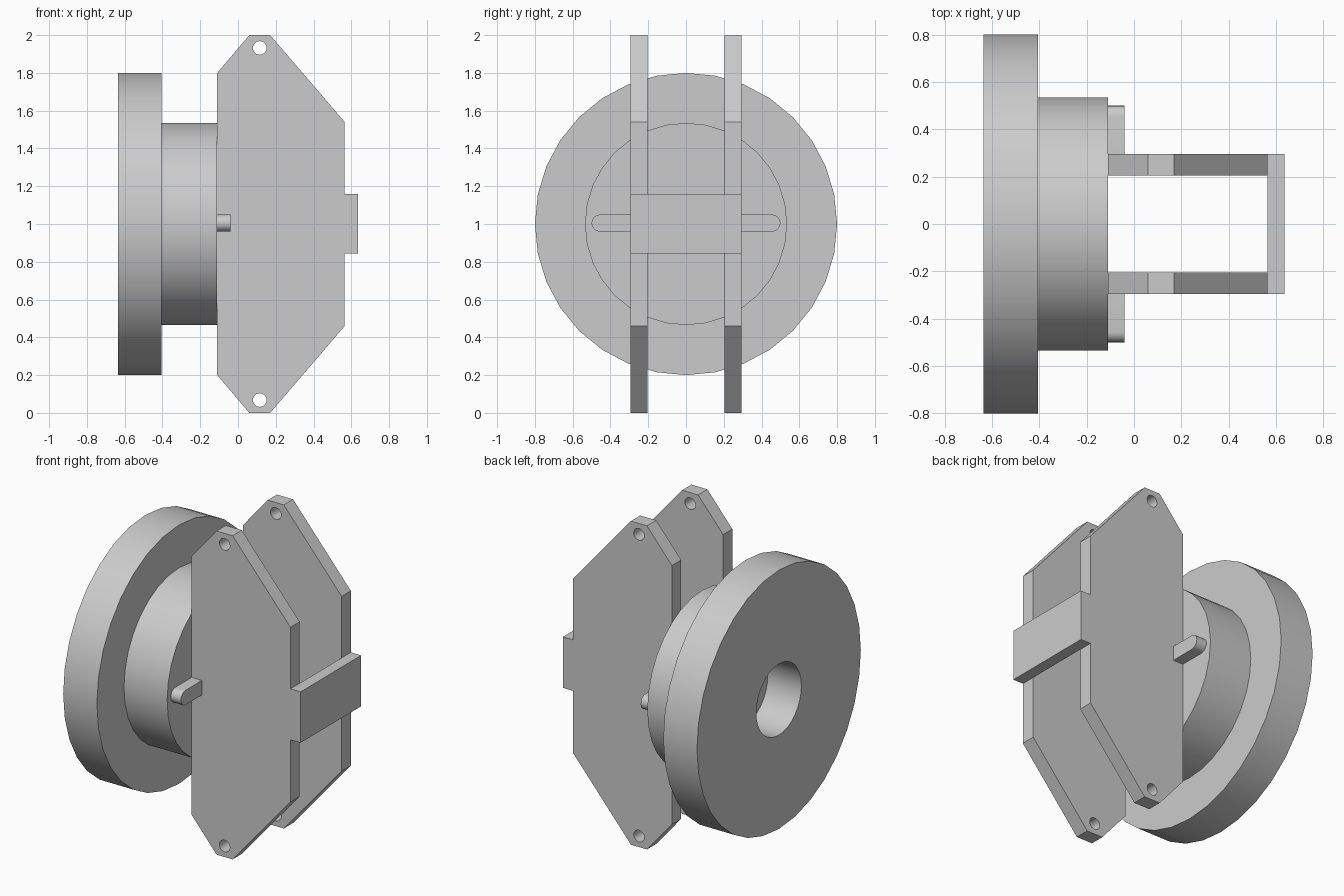
import bpy, bmesh
from math import sin, cos, pi, radians
from mathutils import Vector, Matrix

cube = bpy.data.objects.get("Cube")
if cube:
    bpy.data.objects.remove(cube, do_unlink=True)

grey = bpy.data.materials.new("plain grey")
grey.use_nodes = True
colour = (0.6, 0.6, 0.6, 1)
grey.diffuse_color = colour
grey.node_tree.nodes["Principled BSDF"].inputs["Base Color"].default_value = colour


def finish(name, bm, smooth=False):
    """Turn a bmesh into a named grey object."""
    bmesh.ops.remove_doubles(bm, verts=bm.verts, dist=1e-5)
    bmesh.ops.recalc_face_normals(bm, faces=bm.faces)
    mesh = bpy.data.meshes.new(name)
    bm.to_mesh(mesh)
    bm.free()
    mesh.materials.append(grey)
    obj = bpy.data.objects.new(name, mesh)
    bpy.context.collection.objects.link(obj)
    if smooth:
        shade(obj)
    return obj


def select(obj):
    bpy.ops.object.select_all(action='DESELECT')
    obj.select_set(True)
    bpy.context.view_layer.objects.active = obj


def shade(obj):
    select(obj)
    bpy.ops.object.shade_smooth_by_angle(angle=radians(30))


def prism(name, points, depth, smooth=False):
    """Extrude a closed outline along a vector."""
    bm = bmesh.new()
    face = bm.faces.new([bm.verts.new(p) for p in points])
    top = bmesh.ops.extrude_face_region(bm, geom=[face])["geom"]
    verts = [v for v in top if isinstance(v, bmesh.types.BMVert)]
    bmesh.ops.translate(bm, verts=verts, vec=depth)
    # the extrusion may drop the starting cap, so close any open end
    bmesh.ops.holes_fill(bm, edges=[e for e in bm.edges if e.is_boundary], sides=0)
    return finish(name, bm, smooth)


def lathe(name, profile, closed):
    """Revolve (x, radius) points about the horizontal axle at z = 1."""
    bm = bmesh.new()
    verts = [bm.verts.new((x, 0, 1 + r)) for x, r in profile]
    ends = verts[1:] + verts[:1] if closed else verts[1:]
    edges = [bm.edges.new(pair) for pair in zip(verts, ends)]
    bmesh.ops.spin(bm, geom=verts + edges, cent=(0, 0, 1), axis=(1, 0, 0),
                   angle=2 * pi, steps=32)
    return finish(name, bm, True)


# Wheel: bored flange and solid hub
BACK, STEP, FACE = -0.635, -0.405, -0.11
lathe("flange", [(BACK, 0.22), (BACK, 0.8), (STEP, 0.8), (STEP, 0.22)], True)
lathe("hub", [(STEP, 0), (STEP, 0.535), (FACE, 0.535), (FACE, 0)], False)

# Side plates with a bolt hole near each tip
upper = [(FACE, 0.8), (0.06, 1), (0.17, 1), (0.565, 0.54)]
outline = upper + [(x, -h) for x, h in reversed(upper)]
for side, y in (("front", -0.295), ("back", 0.205)):
    plate = prism(side + "_plate", [(x, y, 1 + h) for x, h in outline], (0, 0.09, 0))
    for h in (-0.932, 0.932):
        bm = bmesh.new()
        place = Matrix.Translation((0.115, y + 0.045, 1 + h)) @ Matrix.Rotation(pi / 2, 4, 'X')
        bmesh.ops.create_cone(bm, cap_ends=True, segments=24, radius1=0.036,
                              radius2=0.036, depth=0.3, matrix=place)
        cutter = finish("hole_cutter", bm)
        cutter.hide_render = True
        cut = plate.modifiers.new("bolt hole", 'BOOLEAN')
        cut.operation = 'DIFFERENCE'
        cut.solver = 'EXACT'
        cut.object = cutter
        select(plate)
        bpy.ops.object.modifier_apply(modifier=cut.name)
        bpy.data.objects.remove(cutter, do_unlink=True)
    shade(plate)

# Round-ended key sticking out past each plate
R = 0.045
for side, s in (("front", -1), ("back", 1)):
    arc = [(-pi / 2 + pi * i / 10) for i in range(11)]
    tip = [(FACE, s * (0.5 - R + R * cos(a)), 1.005 + R * sin(a)) for a in arc]
    root = [(FACE, s * 0.295, 1.005 + R), (FACE, s * 0.295, 1.005 - R)]
    prism(side + "_key", tip + root, (0.07, 0, 0), True)

# Bridge bar joining the plates
Z0, Z1, W = 0.845, 1.16, 0.295
prism("bridge_bar", [(0.565, -W, Z0), (0.565, W, Z0), (0.565, W, Z1), (0.565, -W, Z1)],
      (0.07, 0, 0))
